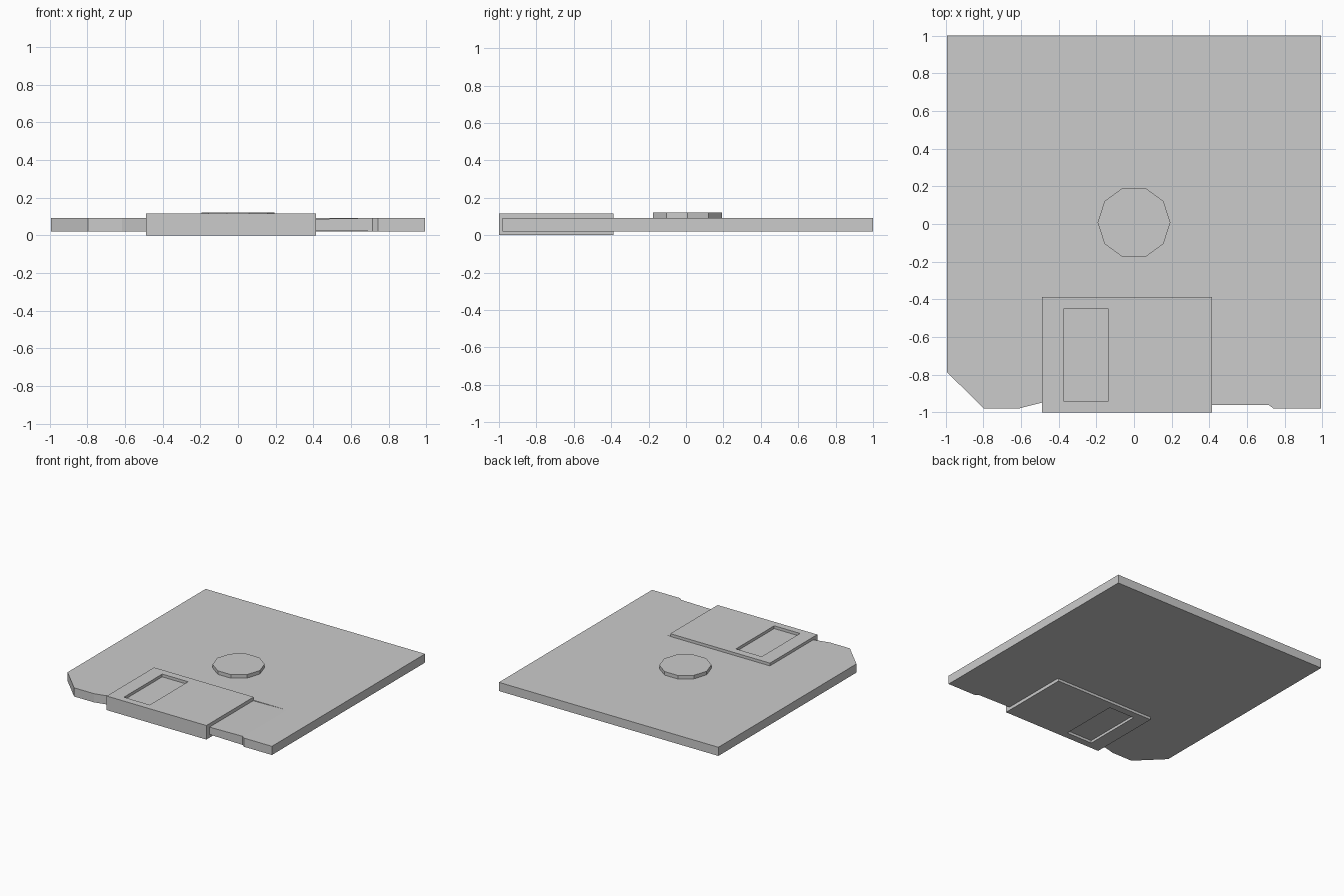
import bpy, bmesh
from math import cos, sin, tau
from mathutils import Vector

if "Cube" in bpy.data.objects:
    bpy.data.objects.remove(bpy.data.objects["Cube"])


def prism(name, base, sweep):
    """Solid made by sweeping a flat outline along a vector."""
    bm = bmesh.new()
    face = bm.faces.new([bm.verts.new(p) for p in base])
    new = bmesh.ops.extrude_face_region(bm, geom=[face])["geom"]
    bmesh.ops.translate(bm, vec=Vector(sweep),
                        verts=[g for g in new if isinstance(g, bmesh.types.BMVert)])
    bmesh.ops.recalc_face_normals(bm, faces=bm.faces)
    mesh = bpy.data.meshes.new(name)
    bm.to_mesh(mesh)
    bm.free()
    obj = bpy.data.objects.new(name, mesh)
    bpy.context.collection.objects.link(obj)
    return obj


def plate(name, outline, z0, z1):
    return prism(name, [(x, y, z0) for x, y in outline], (0, 0, z1 - z0))


def rect(x0, x1, y0, y1):
    return [(x0, y0), (x1, y0), (x1, y1), (x0, y1)]


def cut(target, cutter):
    cutter.hide_render = True
    cutter.hide_set(True)
    mod = target.modifiers.new(cutter.name, "BOOLEAN")
    mod.operation = "DIFFERENCE"
    mod.solver = "EXACT"
    mod.object = cutter


BOTTOM, TOP = 0.021, 0.092

# Disk case with clipped corner and notched front edge
case = plate("case", [
    (-0.993, 1.0), (-0.993, -0.785), (-0.797, -0.98), (-0.615, -0.98),
    (-0.485, -0.947), (-0.4, -0.96), (0.715, -0.96), (0.742, -0.98),
    (0.993, -0.98), (0.993, 1.0)], BOTTOM, TOP)

# Shallow ramped slide track beside the shutter, on both faces
for name, level, s in (("track_cutter_top", TOP, 1), ("track_cutter_bottom", BOTTOM, -1)):
    wedge = [(0.38, level - s * 0.006), (0.72, level), (0.72, level + s * 0.1),
             (0.38, level + s * 0.1)]
    cut(case, prism(name, [(x, -1.1, z) for x, z in wedge], (0, 0.705, 0)))

# Sliding shutter with a window showing the case beneath
shutter = plate("shutter", rect(-0.488, 0.414, -1.0, -0.388), 0.0, 0.115)
cut(shutter, plate("window_cutter", rect(-0.372, -0.138, -0.943, -0.448), -0.1, 0.3))

# Ten-sided hub
plate("hub", [(0.193 * cos(i * tau / 10), 0.008 + 0.193 * sin(i * tau / 10))
              for i in range(10)], TOP - 0.01, 0.121)
